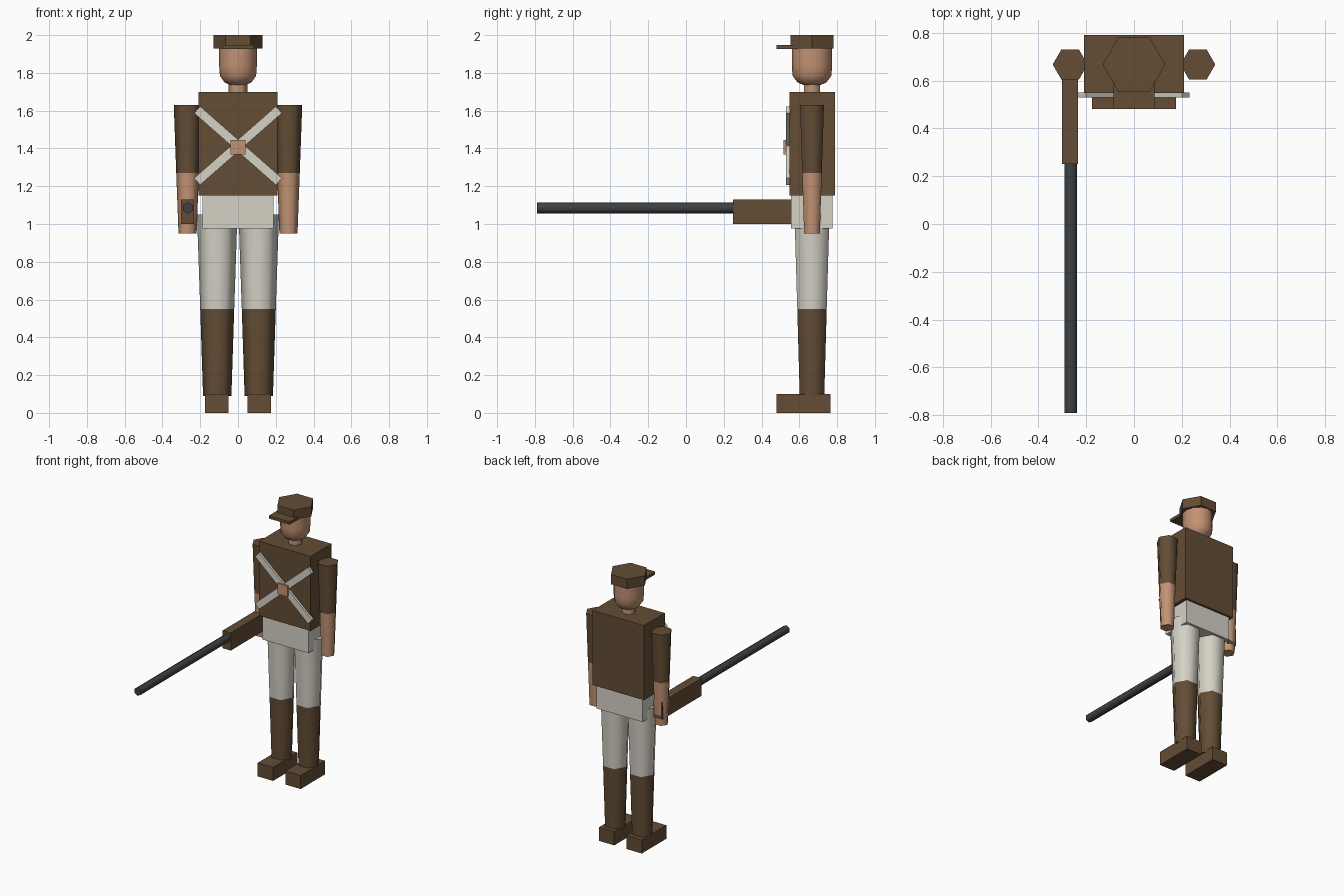
import bpy, bmesh, math
from mathutils import Matrix, Vector

cube = bpy.data.objects.get("Cube")
if cube:
    bpy.data.objects.remove(cube)


def material(name, r, g, b):
    m = bpy.data.materials.new(name)
    m.use_nodes = True
    m.diffuse_color = (r, g, b, 1)
    m.node_tree.nodes["Principled BSDF"].inputs["Base Color"].default_value = (r, g, b, 1)
    return m


brown = material("brown cloth", 0.125, 0.074, 0.036)
white = material("off white", 0.66, 0.64, 0.56)
skin = material("skin", 0.54, 0.29, 0.175)
steel = material("dark steel", 0.045, 0.053, 0.056)

Y = 0.667  # depth of the body axis


def finish(name, bm, mats, smooth=False):
    bmesh.ops.recalc_face_normals(bm, faces=bm.faces)
    mesh = bpy.data.meshes.new(name)
    bm.to_mesh(mesh)
    bm.free()
    for m in mats:
        mesh.materials.append(m)
    ob = bpy.data.objects.new(name, mesh)
    bpy.context.collection.objects.link(ob)
    if smooth:
        bpy.ops.object.select_all(action="DESELECT")
        ob.select_set(True)
        bpy.context.view_layer.objects.active = ob
        bpy.ops.object.shade_smooth_by_angle(angle=math.radians(65))
    return ob


def box(name, mat, x, y, z, tilt=0):
    """Box from (min, max) ranges, optionally tilted about its depth axis."""
    size = [b - a for a, b in (x, y, z)]
    centre = Vector([(a + b) / 2 for a, b in (x, y, z)])
    bm = bmesh.new()
    bmesh.ops.create_cube(bm, size=1, matrix=Matrix.Translation(centre)
                          @ Matrix.Rotation(tilt, 4, "Y") @ Matrix.Diagonal((*size, 1)))
    return finish(name, bm, [mat])


def lathe(name, mats, x, rings, sides=6, stretch=1, split=None, smooth=True):
    """Upright turned part from (z, radius) rings; faces below split use the second material."""
    bm = bmesh.new()
    loops = []
    for z, r in rings:
        angles = [2 * math.pi * i / sides for i in range(sides)]
        loops.append([bm.verts.new((x + r * math.cos(a), Y + stretch * r * math.sin(a), z))
                      for a in angles])
    bm.faces.new(loops[0])
    bm.faces.new(loops[-1])
    for low, high in zip(loops, loops[1:]):
        for i in range(sides):
            j = (i + 1) % sides
            bm.faces.new((low[i], low[j], high[j], high[i]))
    if split:
        for f in bm.faces:
            f.material_index = int(f.calc_center_median().z < split)
    return finish(name, bm, mats, smooth)


# Torso and hips
box("torso", brown, (-0.21, 0.21), (0.547, 0.79), (1.15, 1.70))
box("hips", white, (-0.187, 0.187), (0.555, 0.775), (0.977, 1.15))

# Limbs
for side, s in (("left", 1), ("right", -1)):
    lathe(side + "_arm", [brown, skin], s * 0.267,
          [(0.95, 0.048), (1.27, 0.06), (1.63, 0.073)], split=1.27)
    lathe(side + "_leg", [white, brown], s * 0.11,
          [(0.09, 0.075), (0.55, 0.09), (1.05, 0.107)], split=0.55)
    cx = s * 0.1125
    box(side + "_foot", brown, (cx - 0.0625, cx + 0.0625), (0.48, 0.765), (0, 0.10))

# Crossed chest straps and buckle
for name, tilt in (("strap_falling", 1), ("strap_rising", -1)):
    box(name, white, (-0.288, 0.288), (0.53, 0.55), (1.391, 1.439), tilt * math.radians(41.3))
box("strap_buckle", skin, (-0.041, 0.041), (0.517, 0.54), (1.367, 1.446))

# Neck, head and cap
lathe("neck", [skin], 0, [(1.69, 0.05), (1.76, 0.05)])
lathe("head", [skin], 0, [(1.735, 0.04), (1.75, 0.072), (1.785, 0.096), (1.84, 0.1), (1.935, 0.1)],
      sides=12, stretch=1.07)
lathe("cap", [brown], 0, [(1.928, 0.131), (2.0, 0.131)], smooth=False)
box("cap_visor", brown, (-0.085, 0.085), (0.48, 0.59), (1.926, 1.947))

# Long gun held forward in the right hand
box("gun_stock", brown, (-0.301, -0.234), (0.25, 0.711), (1.0, 1.13))
bm = bmesh.new()
bmesh.ops.create_cone(bm, cap_ends=True, segments=6, radius1=0.03, radius2=0.03, depth=1.06,
                      matrix=Matrix.Translation((-0.265, -0.26, 1.085))
                      @ Matrix.Rotation(math.pi / 2, 4, "X"))
finish("gun_barrel", bm, [steel], True)
